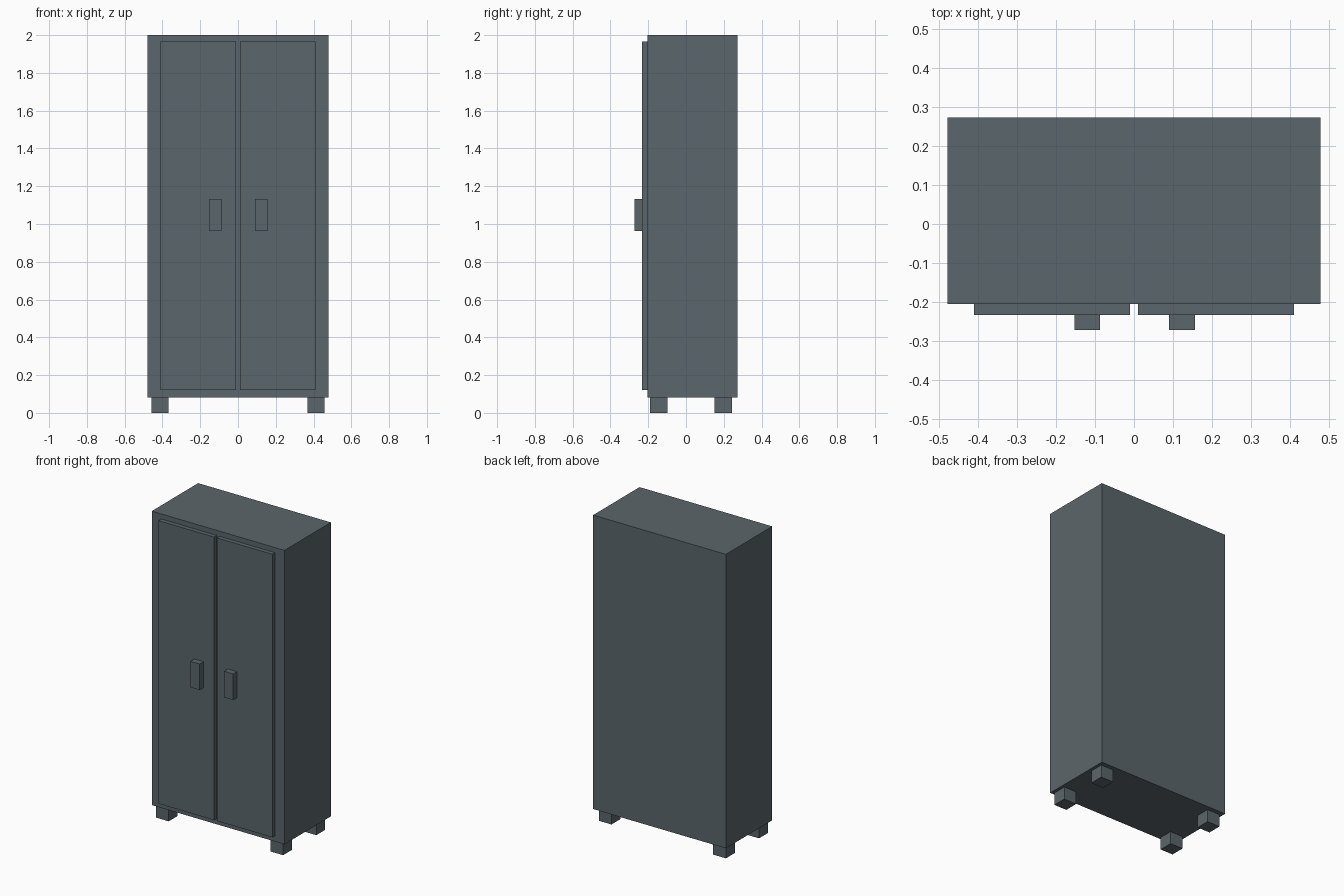
import bpy

if "Cube" in bpy.data.objects:
    bpy.data.objects.remove(bpy.data.objects["Cube"])

# Single painted-metal colour
grey = bpy.data.materials.new("slate grey")
grey.diffuse_color = (0.105, 0.132, 0.145, 1)
grey.use_nodes = True
grey.node_tree.nodes["Principled BSDF"].inputs["Base Color"].default_value = grey.diffuse_color


def box(name, x, y, z):
    """Box spanning the given (min, max) ranges."""
    spans = (x, y, z)
    bpy.ops.mesh.primitive_cube_add(size=1, location=[(a + b) / 2 for a, b in spans])
    ob = bpy.context.object
    ob.name = name
    ob.scale = [b - a for a, b in spans]
    bpy.ops.object.transform_apply(location=False, rotation=False, scale=True)
    ob.data.materials.append(grey)
    return ob


# Cabinet body
box("cabinet_body", (-0.479, 0.479), (-0.205, 0.273), (0.082, 2.0))

# Doors, handles and feet, mirrored left and right
for side, s in (("left", -1), ("right", 1)):
    def span(a, b):
        return tuple(sorted((a * s, b * s)))

    box(side + "_door", span(0.01, 0.411), (-0.233, -0.203), (0.12, 1.967))
    # The two handles sit very slightly right of symmetric
    inner = 0.087 if s < 0 else 0.09
    box(side + "_handle", span(inner, inner + 0.066), (-0.272, -0.232), (0.963, 1.133))
    for end, y in (("front", (-0.19, -0.098)), ("back", (0.152, 0.244))):
        box(f"{end}_{side}_foot", span(0.367, 0.459), y, (0.0, 0.083))
